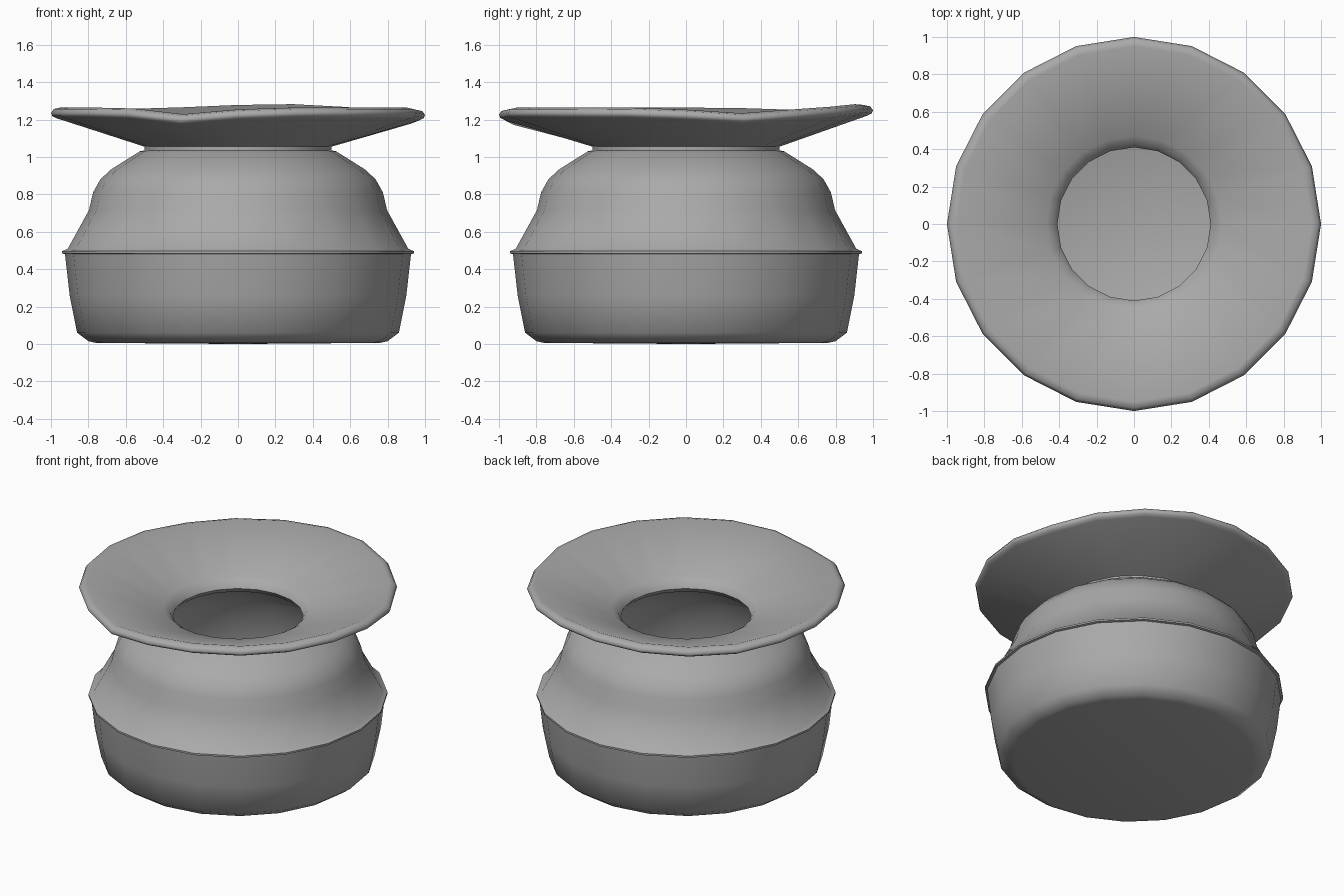
import bpy
import bmesh
from math import atan2, degrees, exp, hypot, radians, tau

SIDES = 20

cube = bpy.data.objects.get("Cube")
if cube:
    bpy.data.objects.remove(cube, do_unlink=True)

metal = bpy.data.materials.new("dull grey metal")
metal.use_nodes = True
grey = (0.4, 0.4, 0.4, 1)
metal.diffuse_color = grey
metal.node_tree.nodes["Principled BSDF"].inputs["Base Color"].default_value = grey

# Half sections as (radius, height), running from the base up and back inside
base = [(0, 0), (0.76, 0.006), (0.8, 0.015), (0.86, 0.06), (0.9, 0.26), (0.925, 0.48)]
band = [(0.94, 0.484), (0.94, 0.496), (0.91, 0.51)]
shoulder = [(0.797, 0.715), (0.775, 0.81), (0.738, 0.877), (0.684, 0.93), (0.525, 1.03)]
neck = [(0.5, 1.035), (0.5, 1.055)]
rim = [(0.97, 1.207), (0.993, 1.219), (1, 1.236), (0.985, 1.256), (0.95, 1.264)]
mouth = [(0.47, 1.09), (0.43, 1.065), (0.41, 1.03), (0.43, 1.0), (0.5, 0.985)]
inside = [(0.65, 0.89), (0.73, 0.79), (0.76, 0.7), (0.85, 0.5), (0.84, 0.27),
          (0.79, 0.11), (0.72, 0.06), (0, 0.05)]


def lathe(name, profile):
    """Spin a half section around the z axis into a closed shell."""
    bm = bmesh.new()
    verts = [bm.verts.new((r, 0, z)) for r, z in profile]
    edges = [bm.edges.new(pair) for pair in zip(verts, verts[1:])]
    bmesh.ops.spin(bm, geom=verts + edges, cent=(0, 0, 0), axis=(0, 0, 1),
                   angle=tau, steps=SIDES)
    bmesh.ops.remove_doubles(bm, verts=bm.verts[:], dist=0.0005)
    bmesh.ops.recalc_face_normals(bm, faces=bm.faces[:])
    bend_rim(bm)
    mesh = bpy.data.meshes.new(name)
    bm.to_mesh(mesh)
    bm.free()
    mesh.materials.append(metal)
    obj = bpy.data.objects.new(name, mesh)
    bpy.context.collection.objects.link(obj)
    return obj


# Dents and lifts in the worn rim: (angle, height change, angular width)
dents = [(18, -0.03, 18), (78, 0.02, 20), (140, -0.012, 18), (254, -0.036, 14)]


def bend_rim(bm):
    for v in bm.verts:
        r = hypot(v.co.x, v.co.y)
        if v.co.z > 1.1 and r > 0.9:
            angle = degrees(atan2(v.co.y, v.co.x))
            for centre, lift, width in dents:
                gap = (angle - centre + 180) % 360 - 180
                v.co.z += lift * exp(-(gap / width) ** 2)


vessel = lathe("flared_vessel", base + band + shoulder + neck + rim + mouth + inside)

# Smooth shading, with the band and neck kept crisp
bpy.ops.object.select_all(action="DESELECT")
vessel.select_set(True)
bpy.context.view_layer.objects.active = vessel
bpy.ops.object.shade_smooth_by_angle(angle=radians(62))
